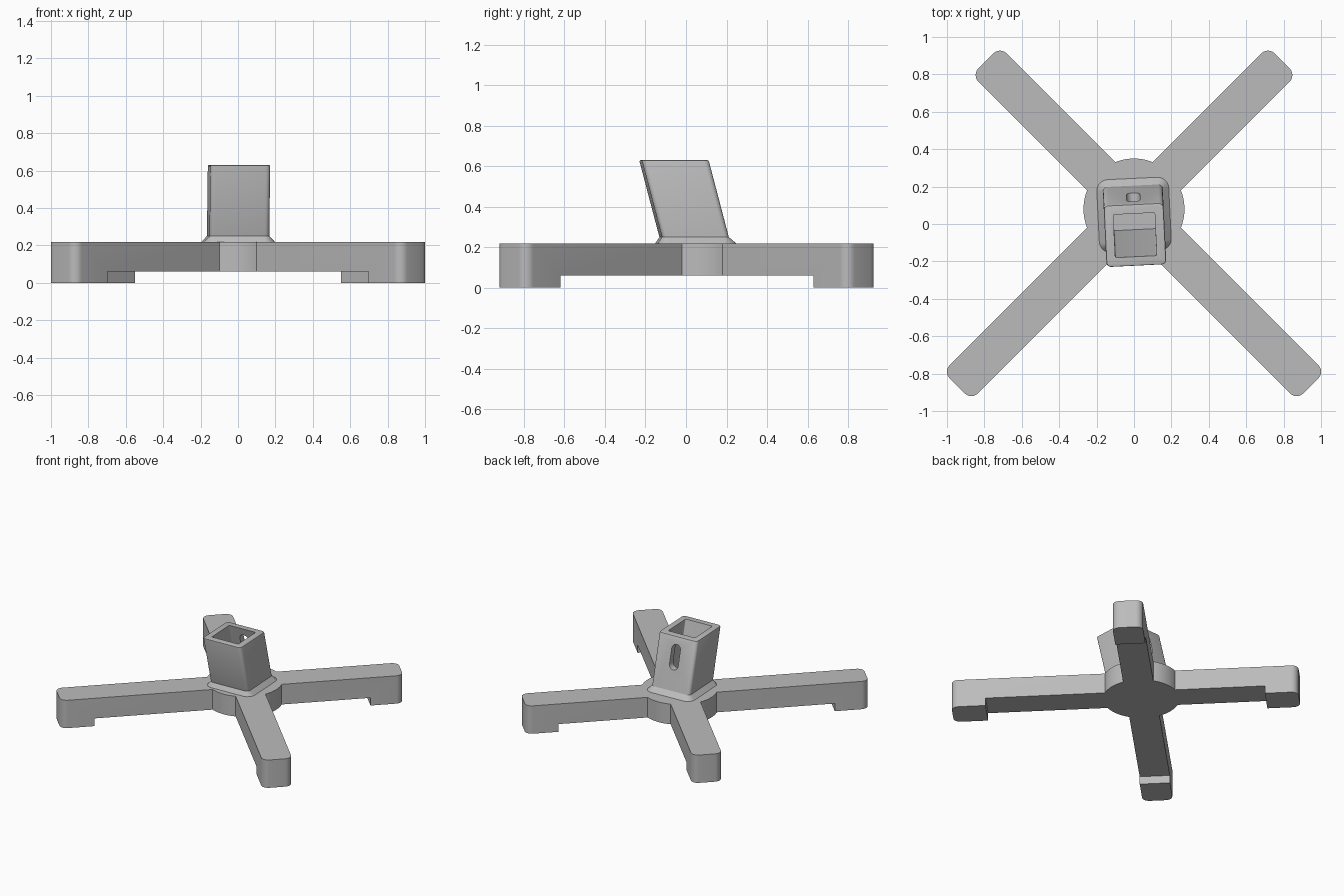
import bpy
import bmesh
from math import sin, cos, asin, pi, radians, sqrt
from mathutils import Matrix, Vector

cube = bpy.data.objects.get("Cube")
if cube:
    bpy.data.objects.remove(cube)

grey = bpy.data.materials.new("plain_grey")
grey.use_nodes = True
GREY = (0.5, 0.5, 0.5, 1)
grey.diffuse_color = GREY
grey.node_tree.nodes["Principled BSDF"].inputs["Base Color"].default_value = GREY

HUB_Y = 0.08          # hub centre
BASE_LOW, BASE_TOP = 0.06, 0.217
POST_TOP = 0.63
TURN = radians(2.8)   # slight twist of the post
PIVOT = Vector((0, 0.05, 0))


def loft(name, rings):
    """Skin a stack of equal-length rings and cap both ends."""
    bm = bmesh.new()
    rows = [[bm.verts.new(p) for p in ring] for ring in rings]
    n = len(rows[0])
    for low, high in zip(rows, rows[1:]):
        for i in range(n):
            j = (i + 1) % n
            bm.faces.new((low[i], low[j], high[j], high[i]))
    bm.faces.new(rows[0][::-1])
    bm.faces.new(rows[-1])
    bmesh.ops.recalc_face_normals(bm, faces=bm.faces)
    mesh = bpy.data.meshes.new(name)
    bm.to_mesh(mesh)
    bm.free()
    mesh.materials.append(grey)
    obj = bpy.data.objects.new(name, mesh)
    bpy.context.collection.objects.link(obj)
    return obj


def arc(cx, cy, r, start, end, steps):
    return [(cx + r * cos(start + (end - start) * i / steps),
             cy + r * sin(start + (end - start) * i / steps))
            for i in range(steps + 1)]


def cross_plan(back, front, half, corner, hub):
    """Outline of a round hub with four diagonal, round-tipped legs."""
    points = []
    gap = asin(half / hub)
    root = sqrt(hub * hub - half * half)
    for k, length in enumerate((back, back, front, front)):
        a = pi / 4 + k * pi / 2
        leg = [(root, -half)]
        leg += arc(length - corner, corner - half, corner, -pi / 2, 0, 6)
        leg += arc(length - corner, half - corner, corner, 0, pi / 2, 6)
        points += [(u * cos(a) - v * sin(a), u * sin(a) + v * cos(a)) for u, v in leg]
        points += arc(0, 0, hub, a + gap, a + pi / 2 - gap, 12)[:-1]
    return [(x, y + HUB_Y) for x, y in points]


def prism(name, plan, z0, z1):
    return loft(name, [[(x, y, z) for x, y in plan] for z in (z0, z1)])


def post_ring(z, width, depth, corner):
    """Rounded rectangle that leans forward with height."""
    cy = 0.04 - (z - 0.25) * 0.263
    a, b = width / 2 - corner, depth / 2 - corner
    ring = []
    for k, (sx, sy) in enumerate(((1, 1), (-1, 1), (-1, -1), (1, -1))):
        ring += arc(sx * a, cy + sy * b, corner, k * pi / 2, (k + 1) * pi / 2, 6)
    return [(x, y, z) for x, y in ring]


def twist(obj):
    obj.data.transform(Matrix.Translation(PIVOT) @ Matrix.Rotation(TURN, 4, "Z")
                       @ Matrix.Translation(-PIVOT))
    return obj


def cut(obj, cutter):
    cutter.hide_render = True
    mod = obj.modifiers.new("cut", "BOOLEAN")
    mod.operation, mod.solver, mod.object = "DIFFERENCE", "EXACT", cutter
    bpy.context.view_layer.objects.active = obj
    bpy.ops.object.modifier_apply(modifier=mod.name)


# Hub and legs, relieved underneath so only the feet touch the ground
base = prism("base_with_legs", cross_plan(1.12, 1.337, 0.107, 0.05, 0.27), 0, BASE_TOP)
relief = prism("relief_cutter", cross_plan(0.885, 1.095, 0.15, 0.001, 0.4), -0.1, BASE_LOW)
cut(base, relief)

# Leaning post with flared collar and softened rim
post = twist(loft("post", [
    post_ring(BASE_TOP, 0.385, 0.39, 0.06),
    post_ring(0.25, 0.32, 0.33, 0.025),
    post_ring(POST_TOP - 0.008, 0.32, 0.33, 0.025),
    post_ring(POST_TOP - 0.002, 0.315, 0.325, 0.023),
    post_ring(POST_TOP, 0.305, 0.315, 0.02),
]))

# Socket running down through the post into the hub
socket = twist(loft("socket_cutter", [
    post_ring(z, 0.222, 0.23, 0.008) for z in (0.08, POST_TOP + 0.1)]))
cut(base, socket)
cut(post, socket)

# Slot through the back wall
side = arc(0, 0.54, 0.036, 0, pi, 10) + arc(0, 0.431, 0.036, pi, 2 * pi, 10)
slot = twist(loft("slot_cutter", [[(x, y, z) for x, z in side] for y in (0.01, 0.35)]))
cut(post, slot)

for helper in (relief, socket, slot):
    bpy.data.objects.remove(helper)

for obj in (base, post):
    bpy.ops.object.select_all(action="DESELECT")
    obj.select_set(True)
    bpy.context.view_layer.objects.active = obj
    bpy.ops.object.shade_smooth_by_angle(angle=radians(30))
